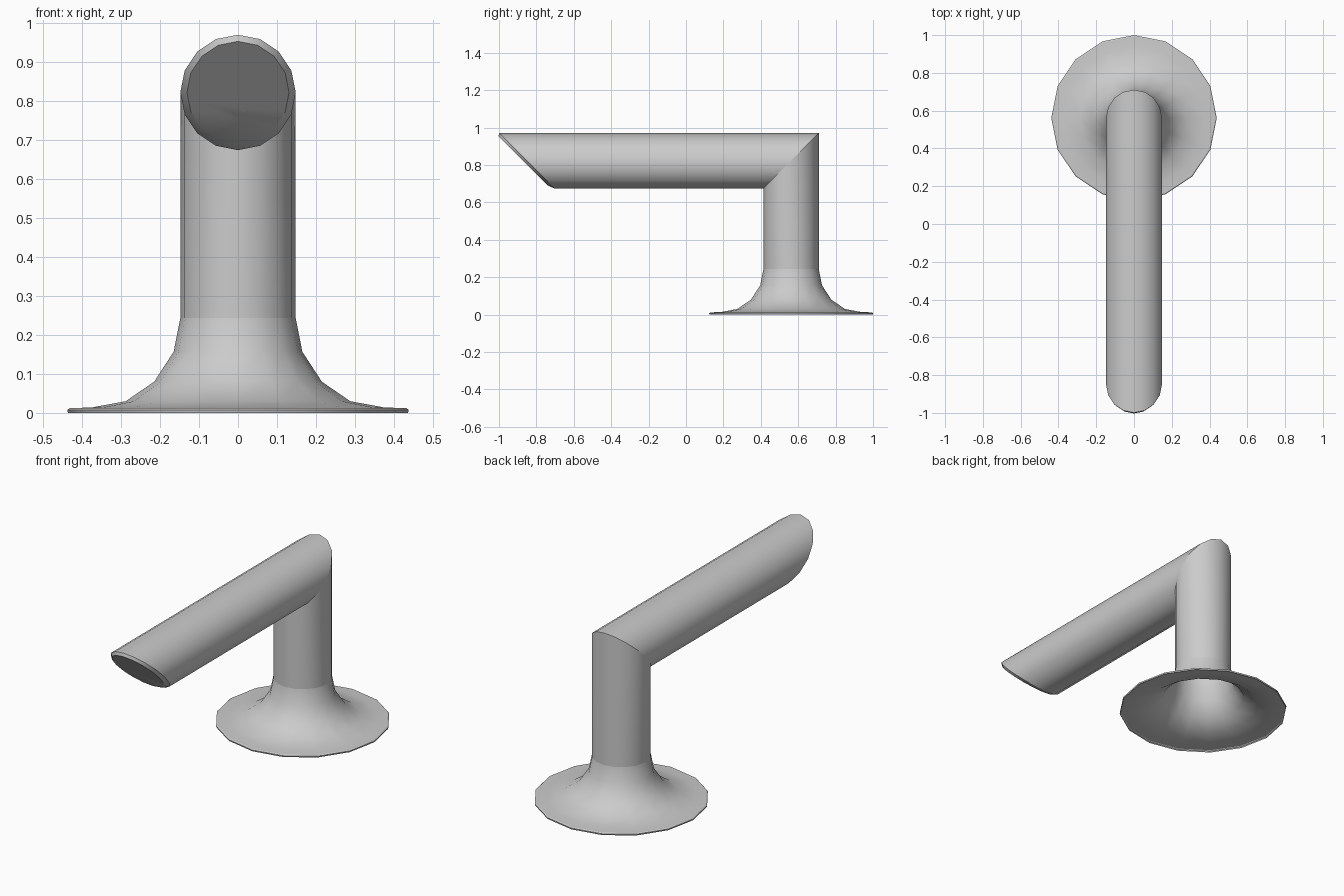
import bpy, bmesh
from math import sin, cos, pi, radians

cube = bpy.data.objects.get("Cube")
if cube:
    bpy.data.objects.remove(cube, do_unlink=True)

SIDES = 16
AXIS_Y = 0.562      # upright tube axis
AXIS_Z = 0.822      # horizontal tube axis
R = 0.148           # tube radius

grey = bpy.data.materials.new("satin_grey")
grey.use_nodes = True
COLOUR = (0.6, 0.6, 0.6, 1)
grey.diffuse_color = COLOUR
grey.node_tree.nodes["Principled BSDF"].inputs["Base Color"].default_value = COLOUR


def circle(r, n=SIDES):
    return [(r * cos(2 * pi * i / n), r * sin(2 * pi * i / n)) for i in range(n)]


def loft(name, rings):
    """Open shell through a list of closed rings, which may differ in count."""
    bm = bmesh.new()
    previous = None
    for ring in rings:
        verts = [bm.verts.new(p) for p in ring]
        n = len(verts)
        if previous and len(previous) == n:
            for i in range(n):
                j = (i + 1) % n
                bm.faces.new((previous[i], previous[j], verts[j], verts[i]))
        elif previous:
            m = len(previous)
            loop = [bm.edges.get((previous[i], previous[(i + 1) % m])) for i in range(m)]
            loop += [bm.edges.new((verts[i], verts[(i + 1) % n])) for i in range(n)]
            bmesh.ops.bridge_loops(bm, edges=loop)
        previous = verts
    bmesh.ops.recalc_face_normals(bm, faces=bm.faces)
    # make the shell face away from its own axis
    centre = sum((v.co for v in bm.verts), bm.verts[:][0].co * 0) / len(bm.verts)
    if sum((f.calc_center_median() - centre).dot(f.normal) * f.calc_area() for f in bm.faces) < 0:
        bmesh.ops.reverse_faces(bm, faces=bm.faces)
    mesh = bpy.data.meshes.new(name)
    bm.to_mesh(mesh)
    bm.free()
    mesh.materials.append(grey)
    obj = bpy.data.objects.new(name, mesh)
    bpy.context.collection.objects.link(obj)
    bpy.ops.object.select_all(action='DESELECT')
    obj.select_set(True)
    bpy.context.view_layer.objects.active = obj
    bpy.ops.object.shade_smooth_by_angle(angle=radians(32))
    return obj


def level_ring(r, z):
    return [(x, AXIS_Y + y, z) for x, y in circle(r)]


def slanted_ring(r, offset):
    # ring around the horizontal axis, lying on the plane y + z = offset
    return [(x, offset - AXIS_Z - h, AXIS_Z + h) for x, h in circle(r)]


# Flared base, hollow underneath
profile = [(0.436, 0), (0.438, 0.008), (0.432, 0.012), (0.375, 0.014),
           (0.288, 0.03), (0.215, 0.08), (0.165, 0.157), (R, 0.243)]
loft("flared_base", [level_ring(r, z) for r, z in profile])

# Upright tube, mitred at the elbow
mitre = [(x, AXIS_Y + h, AXIS_Z + h) for x, h in circle(R)]
loft("upright_tube", [level_ring(R, 0.243), mitre])

# Horizontal tube, mitred at the back and cut on a slant at the front
loft("horizontal_tube", [mitre, slanted_ring(R, -0.028)])

# Slanted end: chamfer, flat face and round opening
s = 0.5 ** 0.5
opening = [(x, -0.05 - AXIS_Z - h * s, AXIS_Z + h * s) for x, h in circle(0.088, 12)]
loft("slanted_end", [slanted_ring(R, -0.028), slanted_ring(0.131, -0.05), opening])
